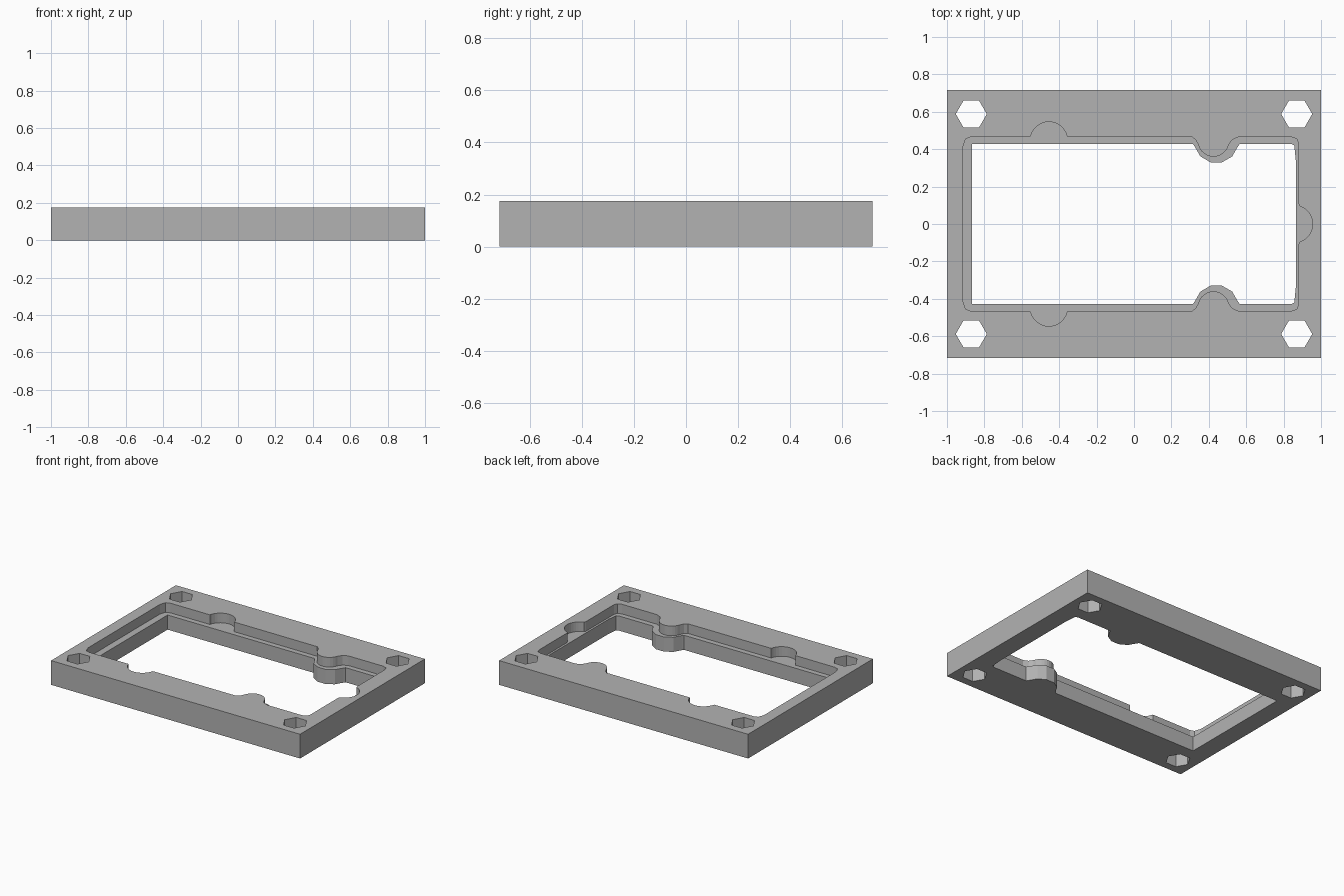
import bpy, bmesh
from math import cos, sin, radians

cube = bpy.data.objects.get("Cube")
if cube:
    bpy.data.objects.remove(cube, do_unlink=True)

HEIGHT, LEDGE = 0.176, 0.106

grey = bpy.data.materials.new("plain grey")
grey.use_nodes = True
grey.diffuse_color = (0.45, 0.45, 0.45, 1)
grey.node_tree.nodes["Principled BSDF"].inputs["Base Color"].default_value = grey.diffuse_color


def arc(cx, cy, r, start, end, steps):
    angles = [radians(start + (end - start) * i / steps) for i in range(steps + 1)]
    return [(cx + r * cos(a), cy + r * sin(a)) for a in angles]


def mirrored(half):
    """Close a right-to-left back half outline with its front mirror."""
    return half + [(x, -y) for x, y in reversed(half) if abs(y) > 1e-5]


def prism(name, outline, bottom, top):
    bm = bmesh.new()
    base = bm.faces.new([bm.verts.new((x, y, bottom)) for x, y in outline])
    grown = bmesh.ops.extrude_face_region(bm, geom=[base])["geom"]
    bmesh.ops.translate(bm, vec=(0, 0, top - bottom),
                        verts=[v for v in grown if isinstance(v, bmesh.types.BMVert)])
    bmesh.ops.recalc_face_normals(bm, faces=bm.faces[:])
    mesh = bpy.data.meshes.new(name)
    bm.to_mesh(mesh)
    bm.free()
    mesh.materials.append(grey)
    obj = bpy.data.objects.new(name, mesh)
    bpy.context.collection.objects.link(obj)
    return obj


def cut(body, cutter):
    cutter.hide_render = True
    mod = body.modifiers.new(cutter.name, "BOOLEAN")
    mod.operation, mod.solver, mod.object = "DIFFERENCE", "EXACT", cutter
    bpy.context.view_layer.objects.active = body
    bpy.ops.object.modifier_apply(modifier=mod.name)
    bpy.data.objects.remove(cutter, do_unlink=True)


# Rectangular frame body
frame = prism("frame", mirrored([(1, 0.716), (-1, 0.716)]), 0, HEIGHT)

# Through opening with a faceted boss on each long side
opening = mirrored(
    [(0.865, 0.34), (0.857, 0.42), (0.84, 0.428), (0.565, 0.428)]
    + arc(0.44, 0.446, 0.12, -15, -165, 5)
    + [(0.315, 0.428), (-0.865, 0.428)])
cut(frame, prism("opening_cutter", opening, -0.1, HEIGHT + 0.1))

# Wider upper pocket with rounded notches and inward bosses
pocket = mirrored(
    arc(0.855, 0, 0.1, 0, 72, 7)
    + [(0.88, 0.11), (0.88, 0.43), (0.87, 0.455), (0.84, 0.466), (0.56, 0.466), (0.525, 0.45)]
    + arc(0.425, 0.443, 0.083, -15, -165, 12)
    + [(0.33, 0.45), (0.31, 0.466)]
    + arc(-0.455, 0.446, 0.1, 12, 168, 14)
    + [(-0.87, 0.466), (-0.9, 0.455), (-0.915, 0.41)])
cut(frame, prism("pocket_cutter", pocket, LEDGE, HEIGHT + 0.1))

# Hexagonal corner holes
for sx in (-1, 1):
    for sy in (-1, 1):
        hexagon = arc(0.87 * sx, 0.588 * sy, 0.083, 0, 300, 5)
        cut(frame, prism("hole_cutter", hexagon, -0.1, HEIGHT + 0.1))
